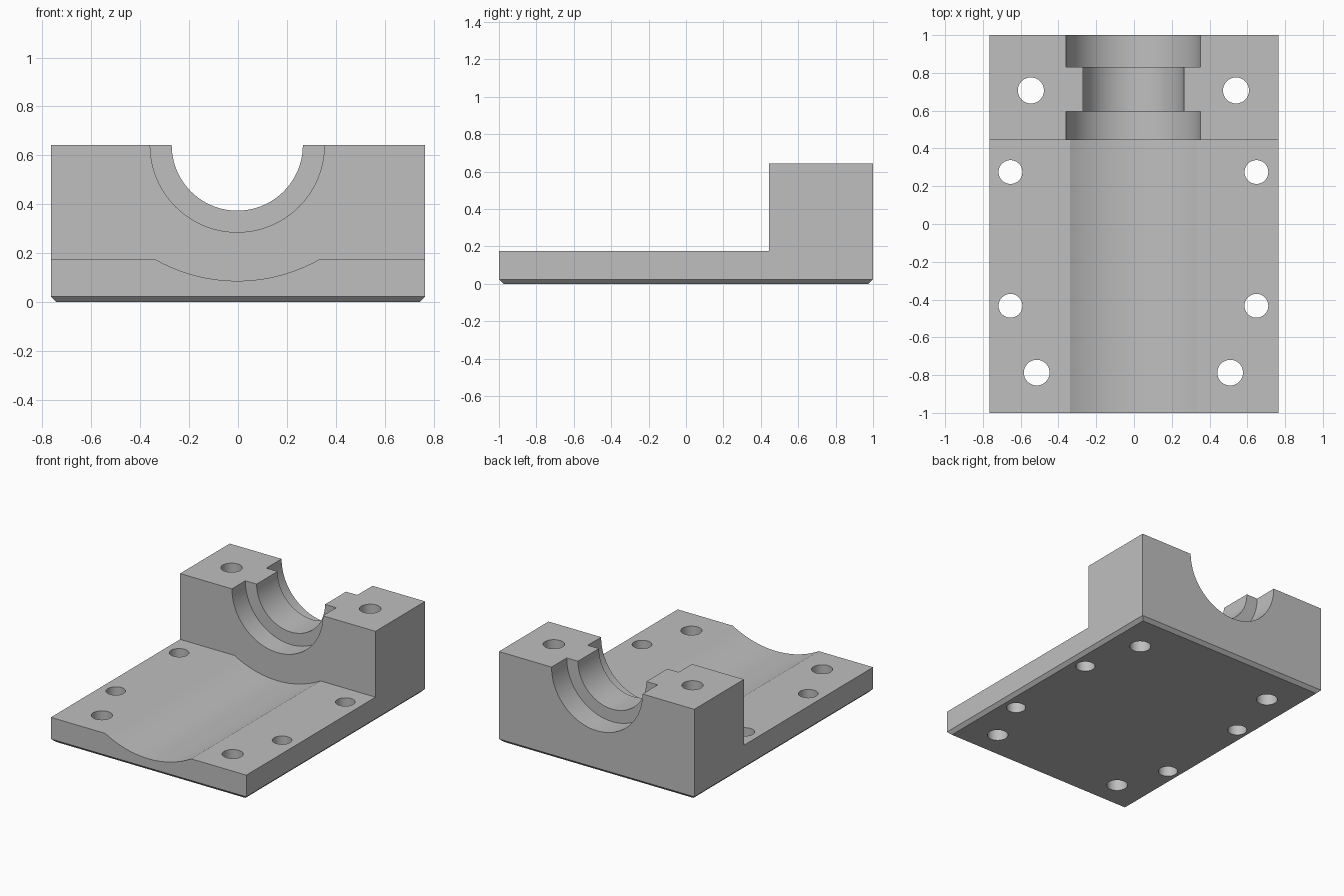
import bpy
import bmesh
import math
from mathutils import Matrix

cube = bpy.data.objects.get("Cube")
if cube:
    bpy.data.objects.remove(cube, do_unlink=True)

HALF_W, BASE_H, TOP_H, STEP_Y = 0.765, 0.176, 0.642, 0.445
AXIS_X = -0.003

grey = bpy.data.materials.new("machined_grey")
grey.use_nodes = True
colour = (0.52, 0.52, 0.52, 1)
grey.diffuse_color = colour
grey.node_tree.nodes["Principled BSDF"].inputs["Base Color"].default_value = colour


def make_object(name, bm):
    bmesh.ops.recalc_face_normals(bm, faces=bm.faces)
    mesh = bpy.data.meshes.new(name)
    bm.to_mesh(mesh)
    bm.free()
    mesh.materials.append(grey)
    obj = bpy.data.objects.new(name, mesh)
    bpy.context.collection.objects.link(obj)
    return obj


def lathe_cutter(name, sections, centre_z, segments):
    """Solid of revolution along y, from (y, radius) points."""
    bm = bmesh.new()
    rings = []
    for y, r in sections:
        ring = []
        for i in range(segments):
            a = math.tau * i / segments
            ring.append(bm.verts.new((AXIS_X + r * math.cos(a), y,
                                      centre_z + r * math.sin(a))))
        rings.append(ring)
    for a, b in zip(rings, rings[1:]):
        for i in range(segments):
            j = (i + 1) % segments
            bm.faces.new((a[i], a[j], b[j], b[i]))
    bm.faces.new(rings[0])
    bm.faces.new(rings[-1])
    return make_object(name, bm)


# L-shaped body: side profile swept across the width
bm = bmesh.new()
profile = [(-1, 0), (1, 0), (1, TOP_H), (STEP_Y, TOP_H), (STEP_Y, BASE_H), (-1, BASE_H)]
face = bm.faces.new([bm.verts.new((-HALF_W, y, z)) for y, z in profile])
swept = bmesh.ops.extrude_face_region(bm, geom=[face])["geom"]
bmesh.ops.translate(bm, vec=(2 * HALF_W, 0, 0),
                    verts=[v for v in swept if isinstance(v, bmesh.types.BMVert)])
bmesh.ops.recalc_face_normals(bm, faces=bm.faces)

# Chamfer around the underside
bottom = [e for e in bm.edges if all(v.co.z < 0.001 for v in e.verts)]
bmesh.ops.bevel(bm, geom=bottom, offset=0.023, segments=1, affect='EDGES')
body = make_object("bearing_bracket", bm)

# Shallow trough in the base plate
trough = lathe_cutter("trough_cutter", [(-1.1, 0.681), (STEP_Y, 0.681)], 0.768, 192)

# Stepped half-round bearing seat
seat = lathe_cutter("seat_cutter", [(0.4, 0.356), (0.595, 0.356), (0.595, 0.268),
                                    (0.83, 0.268), (0.83, 0.356), (1.1, 0.356)],
                    TOP_H, 96)

# Mirrored pairs of vertical bolt holes: offset, y, radius
bm = bmesh.new()
for x, y, r in [(0.543, 0.707, 0.069), (0.651, 0.275, 0.063),
                (0.651, -0.433, 0.063), (0.512, -0.787, 0.068)]:
    for side in (-1, 1):
        bmesh.ops.create_cone(bm, cap_ends=True, segments=48, radius1=r, radius2=r,
                              depth=2, matrix=Matrix.Translation((AXIS_X + side * x, y, 0.3)))
holes = make_object("bolt_hole_cutter", bm)

# Cut the body, then discard the cutters
cutters = [trough, seat, holes]
for cutter in cutters:
    mod = body.modifiers.new(cutter.name, 'BOOLEAN')
    mod.operation = 'DIFFERENCE'
    mod.solver = 'EXACT'
    mod.object = cutter
bpy.context.view_layer.update()
depsgraph = bpy.context.evaluated_depsgraph_get()
cut_mesh = bpy.data.meshes.new_from_object(body.evaluated_get(depsgraph))
body.modifiers.clear()
body.data = cut_mesh
body.data.name = "bearing_bracket"
for cutter in cutters:
    bpy.data.objects.remove(cutter, do_unlink=True)

bpy.ops.object.select_all(action='DESELECT')
body.select_set(True)
bpy.context.view_layer.objects.active = body
bpy.ops.object.shade_smooth_by_angle(angle=math.radians(25))
